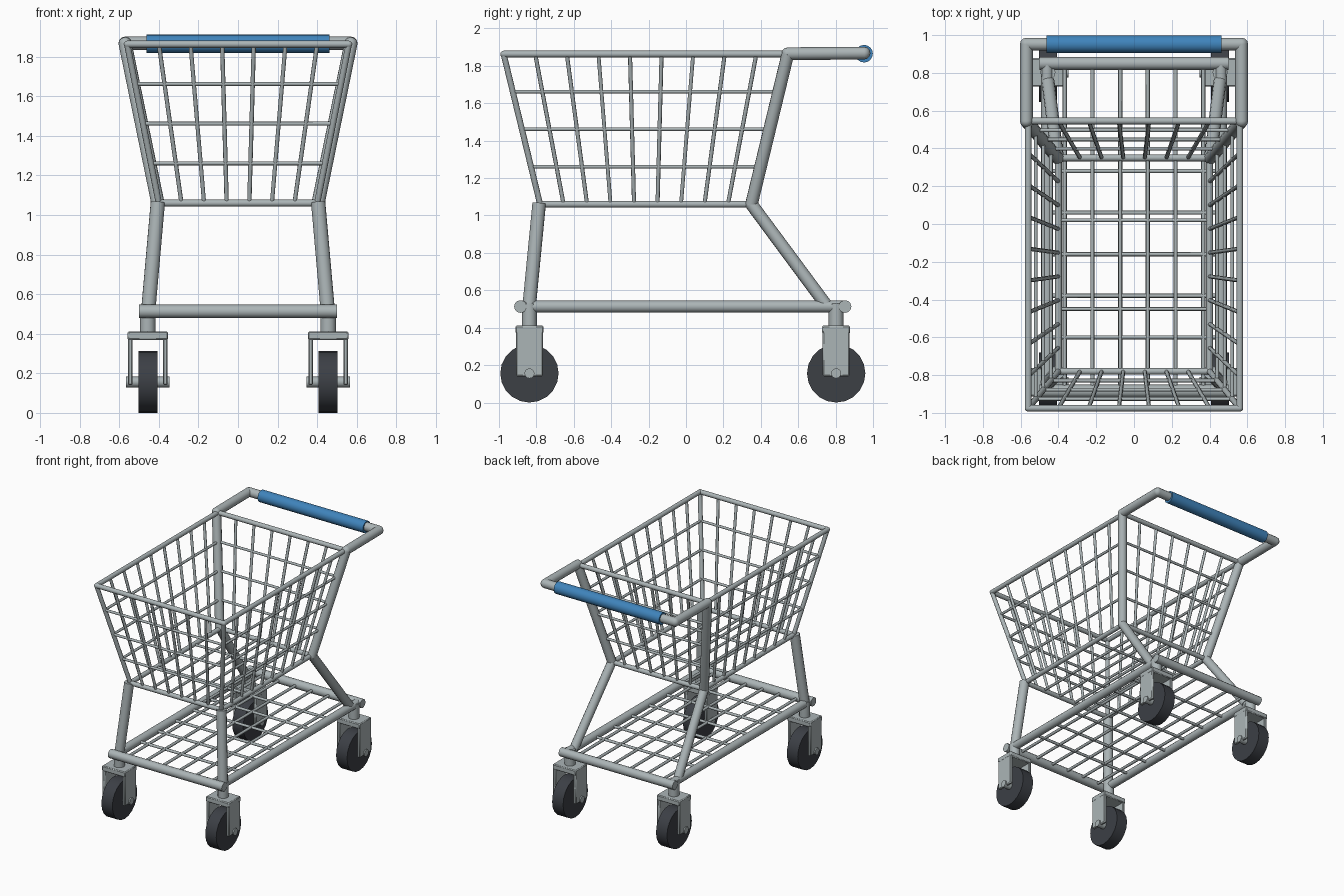
import bpy, bmesh, math
from mathutils import Vector, Matrix

cube = bpy.data.objects.get("Cube")
if cube:
    bpy.data.objects.remove(cube, do_unlink=True)


def material(name, colour):
    m = bpy.data.materials.new(name)
    m.use_nodes = True
    m.diffuse_color = (*colour, 1)
    bsdf = m.node_tree.nodes["Principled BSDF"]
    bsdf.inputs["Base Color"].default_value = (*colour, 1)
    bsdf.inputs["Roughness"].default_value = 0.5
    return m


STEEL = material("steel grey", (0.41, 0.46, 0.47))
RUBBER = material("dark rubber", (0.045, 0.05, 0.06))
BLUE = material("grip blue", (0.05, 0.23, 0.5))


def finish(bm, name, mat, angle=50):
    mesh = bpy.data.meshes.new(name)
    bm.to_mesh(mesh)
    bm.free()
    mesh.materials.append(mat)
    ob = bpy.data.objects.new(name, mesh)
    bpy.context.collection.objects.link(ob)
    bpy.ops.object.select_all(action='DESELECT')
    ob.select_set(True)
    bpy.context.view_layer.objects.active = ob
    bpy.ops.object.shade_smooth_by_angle(angle=math.radians(angle))
    return ob


def add_rod(bm, a, b, r, sides):
    a, b = Vector(a), Vector(b)
    d = b - a
    rot = d.to_track_quat('Z', 'Y').to_matrix().to_4x4()
    bmesh.ops.create_cone(bm, cap_ends=True, segments=sides, radius1=r, radius2=r,
                          depth=d.length, matrix=Matrix.Translation((a + b) / 2) @ rot)


def tubes(name, paths, r, sides=12, mat=STEEL, closed=False):
    """Round tubes along point paths, with ball joints at the bends."""
    bm = bmesh.new()
    for path in paths:
        pts = list(path) + ([path[0]] if closed else [])
        for a, b in zip(pts, pts[1:]):
            add_rod(bm, a, b, r, sides)
        for p in (path if closed else pts[1:-1]):
            bmesh.ops.create_uvsphere(bm, u_segments=sides, v_segments=sides // 2,
                                      radius=r, matrix=Matrix.Translation(p))
    return finish(bm, name, mat)


def add_box(bm, centre, size):
    bmesh.ops.create_cube(bm, size=1, matrix=Matrix.Translation(centre)
                          @ Matrix.Diagonal((*size, 1)))


def between(a, b, t):
    return Vector(a).lerp(Vector(b), t)


def ring(x, front, back, z):
    return [(-x, front, z), (x, front, z), (x, back, z), (-x, back, z)]


# Basket rims and corner rods
low = ring(0.40, -0.78, 0.35, 1.06)
top = ring(0.56, -0.975, 0.545, 1.863)
tubes("basket_top_rim", [top], 0.018, closed=True)
tubes("basket_bottom_rim", [low], 0.018, closed=True)
tubes("basket_corner_rods", list(zip(low, top)), 0.016)

# Basket wall wires: uprights on each wall, three level hoops
uprights = []
for i, count in enumerate((6, 8, 6, 8)):
    j = (i + 1) % 4
    for k in range(1, count + 1):
        t = k / (count + 1)
        uprights.append((between(low[i], low[j], t), between(top[i], top[j], t)))
tubes("basket_upright_wires", uprights, 0.011, 8)
hoops = [[between(a, b, t) for a, b in zip(low, top)] for t in (0.25, 0.5, 0.75)]
tubes("basket_level_wires", hoops, 0.01, 8, closed=True)

# Basket floor wires
floor = [((x, -0.78, 1.06), (x, 0.35, 1.06)) for x in (-0.22, -0.073, 0.073, 0.22)]
floor += [((-0.40, y, 1.06), (0.40, y, 1.06)) for y in (-0.45, 0.02)]
tubes("basket_floor_wires", floor, 0.01, 8)

# Lower frame and shelf
FRAME_Z, FRONT, BACK = 0.513, -0.885, 0.85
tubes("lower_cross_tubes", [((-0.5, y, FRAME_Z), (0.5, y, FRAME_Z))
                            for y in (FRONT, BACK)], 0.034)
tubes("lower_side_tubes", [((x, FRONT, FRAME_Z), (x, BACK, FRAME_Z))
                           for x in (-0.46, 0.46)], 0.032)
shelf = [((s * x, FRONT, FRAME_Z), (s * x, BACK, FRAME_Z))
         for x in (0.073, 0.22, 0.367) for s in (-1, 1)]
shelf += [((-0.46, 0.5 - 0.22 * k, FRAME_Z), (0.46, 0.5 - 0.22 * k, FRAME_Z))
          for k in range(6)]
tubes("shelf_wires", shelf, 0.011, 8)

# Front legs, and rear legs that run up into the handle
tubes("front_legs", [((s * 0.455, -0.84, 0.5), (s * 0.405, -0.785, 1.065))
                     for s in (-1, 1)], 0.037)
handle = [(0.455, 0.755, FRAME_Z), (0.405, 0.35, 1.06), (0.57, 0.545, 1.865),
          (0.57, 0.952, 1.868)]
mirrored = [(-x, y, z) for x, y, z in reversed(handle)]
tubes("rear_legs_and_handle", [handle + mirrored], 0.034)
tubes("handle_grip", [((-0.462, 0.952, 1.865), (0.462, 0.952, 1.865))], 0.047, 16, BLUE)

# Casters
AXLE_Z = 0.156
for side, x in (("right", -0.456), ("left", 0.456)):
    for end, y in (("front", -0.837), ("rear", 0.803)):
        name = f"{end}_{side}_caster"
        tubes(name + "_stem", [((x, y, 0.39), (x, y, 0.53))], 0.04)

        bm = bmesh.new()
        add_box(bm, (x, y, 0.39), (0.204, 0.15, 0.042))
        for s in (-1, 1):
            add_box(bm, (x + s * 0.089, y, 0.27), (0.024, 0.144, 0.26))
        fork = finish(bm, name + "_fork", STEEL, 30)
        bevel = fork.modifiers.new("soft edges", 'BEVEL')
        bevel.width = 0.006
        bevel.segments = 1

        tubes(name + "_axle", [((x - 0.11, y, AXLE_Z), (x + 0.11, y, AXLE_Z))], 0.027)

        bm = bmesh.new()
        add_rod(bm, (x - 0.048, y, AXLE_Z), (x + 0.048, y, AXLE_Z), 0.156, 20)
        finish(bm, name + "_wheel", RUBBER, 30)
